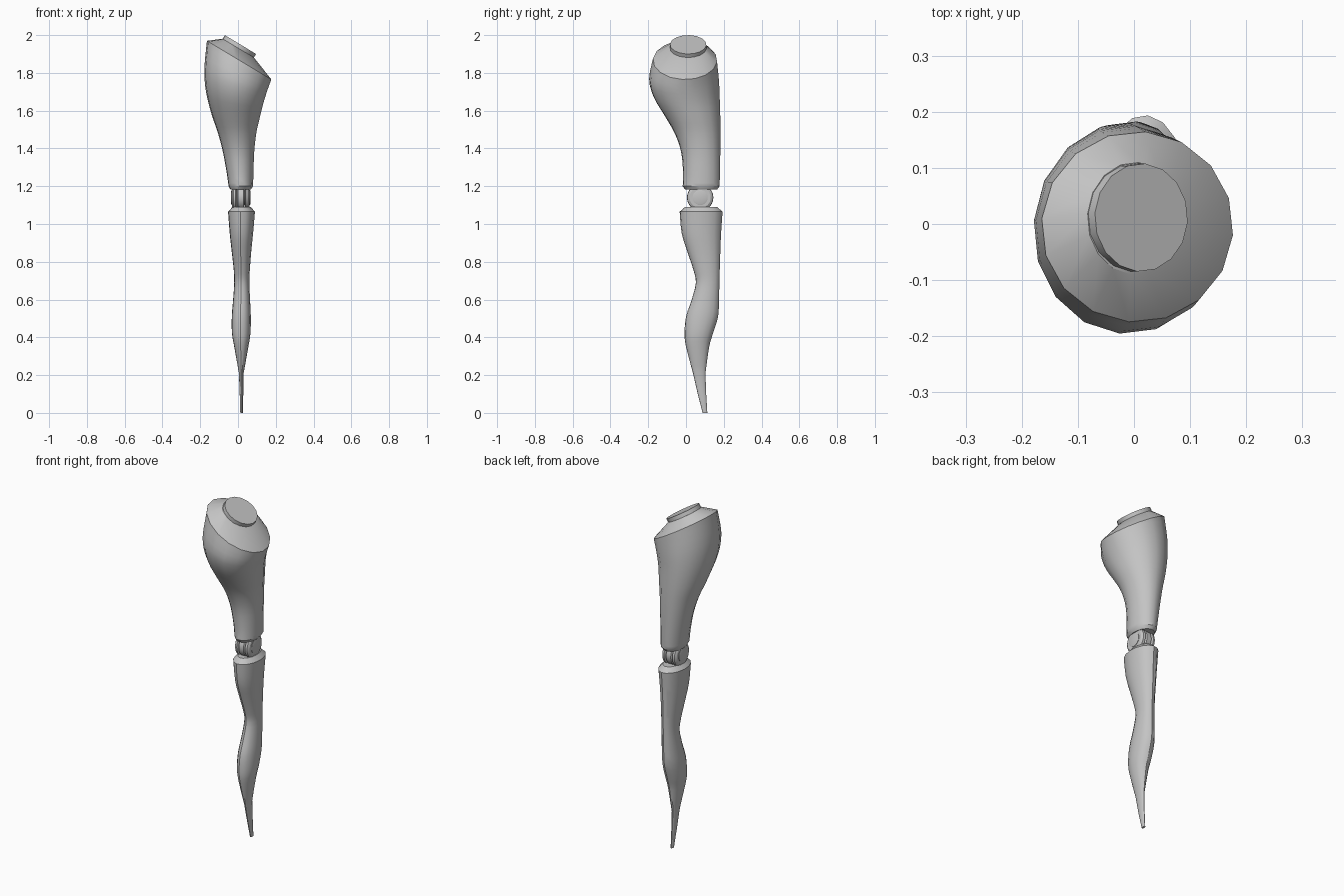
import bpy, bmesh, math

if "Cube" in bpy.data.objects:
    bpy.data.objects.remove(bpy.data.objects["Cube"])

SIDES = 16
PHASE = math.radians(-5)

grey = bpy.data.materials.new("grey")
grey.diffuse_color = (0.55, 0.55, 0.55, 1)
grey.use_nodes = True
grey.node_tree.nodes["Principled BSDF"].inputs["Base Color"].default_value = grey.diffuse_color


def finish(name, bm):
    bmesh.ops.recalc_face_normals(bm, faces=bm.faces)
    mesh = bpy.data.meshes.new(name)
    bm.to_mesh(mesh)
    bm.free()
    obj = bpy.data.objects.new(name, mesh)
    bpy.context.collection.objects.link(obj)
    mesh.materials.append(grey)
    bpy.ops.object.select_all(action='DESELECT')
    obj.select_set(True)
    bpy.context.view_layer.objects.active = obj
    bpy.ops.object.shade_smooth_by_angle(angle=math.radians(32))
    return obj


def blend(rings, steps=3):
    """Smoothly interpolate between section tuples."""
    out = []
    for i in range(len(rings) - 1):
        p0, p1 = rings[max(i - 1, 0)], rings[i]
        p2, p3 = rings[i + 1], rings[min(i + 2, len(rings) - 1)]
        for s in range(steps):
            t = s / steps
            out.append(tuple(
                0.5 * (2 * b + (c - a) * t + (2 * a - 5 * b + 4 * c - d) * t * t
                       + (3 * b - a - 3 * c + d) * t ** 3)
                for a, b, c, d in zip(p0, p1, p2, p3)))
    return out + [rings[-1]]


def loft(name, rings):
    """Section: left x, left z, right x, right z, front y, back y."""
    bm = bmesh.new()
    loops = []
    for xl, zl, xr, zr, y0, y1 in rings:
        loop = []
        for k in range(SIDES):
            a = PHASE + 2 * math.pi * k / SIDES
            c, s = math.cos(a), math.sin(a)
            loop.append(bm.verts.new(((xl + xr) / 2 + c * (xr - xl) / 2,
                                      (y0 + y1) / 2 + s * (y1 - y0) / 2,
                                      (zl + zr) / 2 + c * (zr - zl) / 2)))
        loops.append(loop)
    for a, b in zip(loops, loops[1:]):
        for k in range(SIDES):
            n = (k + 1) % SIDES
            bm.faces.new((a[k], a[n], b[n], b[k]))
    bm.faces.new(loops[0])
    bm.faces.new(loops[-1])
    return finish(name, bm)


def flat(z, x0, x1, y0, y1):
    return (x0, z, x1, z, y0, y1)


def spin_x(name, profile, cy, cz, sides=24):
    """Revolve (x, radius) points around a sideways axis."""
    bm = bmesh.new()
    loops = [[bm.verts.new((x, cy + r * math.cos(2 * math.pi * k / sides),
                            cz + r * math.sin(2 * math.pi * k / sides)))
              for k in range(sides)] for x, r in profile]
    for a, b in zip(loops, loops[1:]):
        for k in range(sides):
            n = (k + 1) % sides
            bm.faces.new((a[k], a[n], b[n], b[k]))
    bm.faces.new(loops[0])
    bm.faces.new(loops[-1])
    return finish(name, bm)


# Thigh: slanted rim at the hip flowing down to a narrow knee end
thigh = blend([
    (-0.165, 1.97, 0.177, 1.765, -0.175, 0.165),
    (-0.179, 1.82, 0.157, 1.71, -0.196, 0.175),
    (-0.17, 1.70, 0.135, 1.64, -0.172, 0.179),
    (-0.14, 1.58, 0.115, 1.56, -0.112, 0.182),
    flat(1.48, -0.106, 0.097, -0.06, 0.183),
    flat(1.38, -0.08, 0.086, -0.026, 0.182),
    flat(1.27, -0.06, 0.082, -0.016, 0.18),
    flat(1.2, -0.05, 0.08, -0.018, 0.178)])
hip_slope = [(-0.083, 1.981, 0.085, 1.881, -0.09, 0.11)]
knee_bevel = [flat(1.182, -0.04, 0.068, -0.005, 0.165)]
loft("thigh", hip_slope + thigh + knee_bevel)

# Hip cap: slanted disc on the shoulder of the thigh
loft("hip_cap", [(-0.085, 1.975, 0.081, 1.875, -0.085, 0.108),
                 (-0.07, 2.0, 0.096, 1.90, -0.085, 0.108)])

# Knee joint: centre disc, rounded side discs and a pin
KY, KZ = 0.075, 1.14
spin_x("knee_disc", [(-0.005, 0.06), (0.0, 0.068), (0.03, 0.068), (0.035, 0.06)], KY, KZ)
for name, x, d in (("left", -0.006, -1), ("right", 0.036, 1)):
    spin_x(name + "_knee_cheek", [(x, 0.06), (x + d * 0.006, 0.07), (x + d * 0.018, 0.068),
                                  (x + d * 0.026, 0.056), (x + d * 0.026, 0.042)], KY, KZ)
spin_x("knee_pin", [(-0.036, 0.034), (-0.034, 0.04), (0.064, 0.04), (0.066, 0.034)], KY, KZ)

# Shin: bevelled top, pinched middle, calf bulge and thin tip
shin = blend([
    flat(1.065, -0.053, 0.09, -0.034, 0.194),
    flat(0.95, -0.044, 0.08, -0.023, 0.186),
    flat(0.85, -0.033, 0.07, 0.008, 0.182),
    flat(0.76, -0.023, 0.063, 0.038, 0.179),
    flat(0.69, -0.02, 0.06, 0.052, 0.177),
    flat(0.6, -0.026, 0.064, 0.03, 0.175),
    flat(0.51, -0.033, 0.068, 0.0, 0.17),
    flat(0.42, -0.032, 0.066, -0.008, 0.143),
    flat(0.35, -0.02, 0.055, 0.0, 0.123),
    flat(0.21, 0.005, 0.03, 0.037, 0.103)])
shin_top = [flat(1.09, -0.03, 0.068, -0.005, 0.165)]
shin_tip = [flat(0.1, 0.009, 0.028, 0.062, 0.107), flat(0.0, 0.012, 0.026, 0.088, 0.113)]
loft("shin", shin_top + shin + shin_tip)
